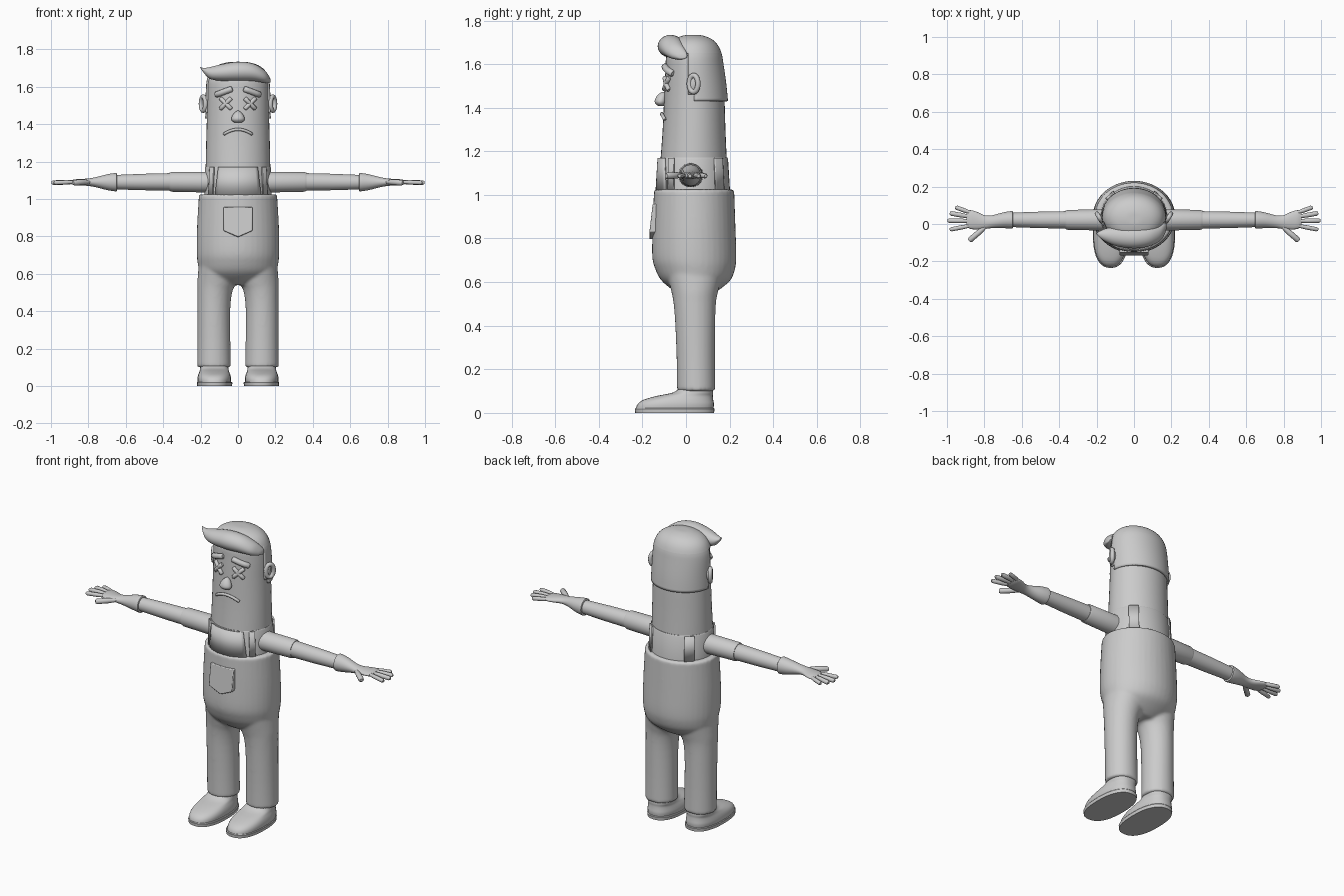
import bpy, bmesh, math
from mathutils import Vector

if "Cube" in bpy.data.objects:
    bpy.data.objects.remove(bpy.data.objects["Cube"])

grey = bpy.data.materials.new("grey")
grey.diffuse_color = (0.6, 0.6, 0.6, 1)
grey.use_nodes = True
grey.node_tree.nodes["Principled BSDF"].inputs["Base Color"].default_value = grey.diffuse_color


def finish(bm, name, angle=40):
    bmesh.ops.recalc_face_normals(bm, faces=bm.faces)
    me = bpy.data.meshes.new(name)
    bm.to_mesh(me)
    bm.free()
    me.materials.append(grey)
    ob = bpy.data.objects.new(name, me)
    bpy.context.collection.objects.link(ob)
    bpy.ops.object.select_all(action='DESELECT')
    ob.select_set(True)
    bpy.context.view_layer.objects.active = ob
    bpy.ops.object.shade_smooth_by_angle(angle=math.radians(angle))
    return ob


def refine(rings, k):
    """Catmull-Rom interpolation of ring tuples."""
    out = []
    for i in range(len(rings) - 1):
        p = [rings[max(i - 1, 0)], rings[i], rings[i + 1], rings[min(i + 2, len(rings) - 1)]]
        for s in range(k):
            t = s / k
            out.append(tuple(0.5 * (2 * b + (c - a) * t + (2 * a - 5 * b + 4 * c - d) * t * t
                                    + (3 * b - a - 3 * c + d) * t ** 3) for a, b, c, d in zip(*p)))
    return out + [rings[-1]]


def loft(bm, rings, axis='z', k=1, n=40, power=2.0):
    """Rings are (position, centre a, centre b, radius a, radius b) along an axis."""
    loops = []
    for t, ca, cb, ra, rb in refine(rings, k):
        loop = []
        for j in range(n):
            c, s = math.cos(2 * math.pi * j / n), math.sin(2 * math.pi * j / n)
            a = ca + max(ra, 0.0005) * math.copysign(abs(c) ** (2 / power), c)
            b = cb + max(rb, 0.0005) * math.copysign(abs(s) ** (2 / power), s)
            loop.append(bm.verts.new((a, b, t) if axis == 'z' else (t, a, b)))
        loops.append(loop)
    for lo, hi in zip(loops, loops[1:]):
        for j in range(n):
            bm.faces.new((lo[j], lo[(j + 1) % n], hi[(j + 1) % n], hi[j]))
    bm.faces.new(loops[0][::-1])
    bm.faces.new(loops[-1])
    return bm


def part(name, rings, **kw):
    return finish(loft(bmesh.new(), rings, **kw), name)


def tube(name, pts, radius, cyclic=False, res=4):
    """Round bar along points, with rounded ends from ring radii."""
    cu = bpy.data.curves.new(name, 'CURVE')
    cu.dimensions = '3D'
    cu.bevel_depth, cu.bevel_resolution, cu.use_fill_caps = radius, res, True
    sp = cu.splines.new('POLY')
    sp.points.add(len(pts) - 1)
    for i, (q, p) in enumerate(zip(sp.points, pts)):
        q.co = (*p, 1)
        q.radius = 0.6 if not cyclic and i in (0, len(pts) - 1) else 1
    sp.use_cyclic_u = cyclic
    cu.materials.append(grey)
    ob = bpy.data.objects.new(name, cu)
    bpy.context.collection.objects.link(ob)


# Trousers: belly and legs fused into one soft form
bm = bmesh.new()
loft(bm, [(.54, 0, .045, .10, .07), (.57, 0, .045, .165, .115), (.61, 0, .045, .203, .16),
          (.66, 0, .042, .216, .183), (.72, 0, .038, .221, .193), (.85, 0, .037, .219, .19),
          (1.025, 0, .037, .209, .184)], k=4)
for s in (-1, 1):
    loft(bm, [(.10, s * .128, .047, .09, .088), (.25, s * .129, .045, .088, .088),
              (.42, s * .129, .042, .088, .092), (.51, s * .123, .04, .094, .098),
              (.56, s * .112, .04, .105, .108), (.65, s * .105, .04, .105, .13)], k=3)
trousers = finish(bm, "trousers")
m = trousers.modifiers.new("fuse", 'REMESH')
m.mode, m.voxel_size, m.use_smooth_shade = 'VOXEL', 0.009, True
m = trousers.modifiers.new("soften", 'SMOOTH')
m.factor, m.iterations = 0.5, 4

# Shirt and head
part("shirt", [(1.0, 0, .035, .18, .168), (1.165, 0, .035, .177, .158), (1.172, 0, .035, .173, .154)])
HEAD = [(1.16, 0, .035, .173, .152), (1.30, 0, .037, .17, .144), (1.45, 0, .038, .166, .138),
        (1.58, 0, .036, .164, .13), (1.64, 0, .035, .158, .124), (1.69, 0, .035, .125, .095),
        (1.715, 0, .035, .06, .05)]
part("head", HEAD, k=4)


def face_point(x, z, out=0.0):
    """Point on the front of the head."""
    for a, b in zip(HEAD, HEAD[1:]):
        if a[0] <= z <= b[0]:
            f = (z - a[0]) / (b[0] - a[0])
            cy, rx, ry = (a[i] + (b[i] - a[i]) * f for i in (2, 3, 4))
            return Vector((x, cy - ry * math.sqrt(max(0, 1 - (x / rx) ** 2)) - out, z))


# Bib and straps: thin curved panels over the shirt (angles from the front)
def panel(name, low, high):
    bm = bmesh.new()
    n, rows = 12, []
    for z, (a0, a1), grow in ((1.015, low, .004), (1.17, high, .004)):
        row = []
        for i in range(n + 1):
            a = math.radians(a0 + (a1 - a0) * i / n)
            f = (z - 1.0) / .165
            row.append(bm.verts.new(((.18 - .003 * f + grow) * math.sin(a),
                                     .035 - (.168 - .01 * f + grow) * math.cos(a), z)))
        rows.append(row)
    for i in range(n):
        bm.faces.new((rows[0][i], rows[0][i + 1], rows[1][i + 1], rows[1][i]))
    ob = finish(bm, name)
    m = ob.modifiers.new("thickness", 'SOLIDIFY')
    m.thickness, m.offset = .008, 0


panel("bib", (-42, 42), (-35, 35))
for s in (-1, 1):
    panel("front_strap", (s * 47, s * 58), (s * 45, s * 56))
    panel("back_strap", (s * 126, s * 144), (s * 126, s * 144))

# Hair cap: enlarged head shell trimmed along the forehead, ears and nape
bm = loft(bmesh.new(), [(1.40, 0, .037, .176, .158), (1.50, 0, .036, .174, .15),
                        (1.60, 0, .034, .171, .138), (1.65, 0, .033, .163, .13),
                        (1.69, 0, .032, .142, .112), (1.717, 0, .032, .105, .082),
                        (1.732, 0, .032, .05, .04), (1.734, 0, .032, .004, .004)], k=4, n=56)
for co, no in (((0, .01, 0), (0, 1, 0)), ((0, .038, 0), (0, 1, 0)), ((0, 0, 1.43), (0, 0, 1)),
               ((0, 0, 1.46), (0, 0, 1)), ((0, 0, 1.65), (0, 0, 1))):
    bmesh.ops.bisect_plane(bm, geom=bm.verts[:] + bm.edges[:] + bm.faces[:], plane_co=co, plane_no=no)
bare = []
for f in bm.faces:
    c = f.calc_center_median()
    if c.z < 1.43 or (c.y < .01 and c.z < 1.65) or (c.y < .038 and c.z < 1.46):
        bare.append(f)
bmesh.ops.delete(bm, geom=bare, context='FACES')
hair = finish(bm, "hair_cap")
m = hair.modifiers.new("thickness", 'SOLIDIFY')
m.thickness, m.offset = .014, -1

# Swept fringe with a pointed tip
part("fringe", [(-.203, -.05, 1.706, .001, .001), (-.185, -.055, 1.689, .016, .012),
                (-.15, -.06, 1.674, .036, .031), (-.09, -.066, 1.676, .053, .044),
                (0, -.07, 1.682, .06, .052), (.08, -.064, 1.677, .055, .047),
                (.14, -.045, 1.656, .044, .034), (.168, -.02, 1.638, .026, .016),
                (.174, -.01, 1.63, .004, .004)], axis='x', k=5, n=28)

# Face: crossed eyes, brows, mouth and nose
for s in (-1, 1):
    for d in (-1, 1):
        tube("eye_cross", [face_point(s * .065 + t * .027, 1.51 + d * t * .027, .004)
                           for t in (-1.1, -1, -.5, 0, .5, 1, 1.1)], .0115)
    tube("eyebrow", [face_point(s * (.035 + .08 * t), 1.588 - .03 * t, .006)
                     for t in (-.06, 0, .25, .5, .75, 1, 1.06)], .016)
tube("mouth", [face_point(.075 * t, 1.372 - .025 * t * t, .008)
               for t in (-1.03, -1, -.8, -.6, -.4, -.2, 0, .2, .4, .6, .8, 1, 1.03)], .008)
part("nose", [(1.408, 0, -.115, .014, .012), (1.414, 0, -.116, .028, .02), (1.427, 0, -.117, .036, .027),
              (1.445, 0, -.114, .031, .025), (1.462, 0, -.108, .019, .018),
              (1.472, 0, -.104, .005, .006)], k=3, n=24)

# Pocket: pointed plate lying on the belly
bm = bmesh.new()
face = bm.faces.new([bm.verts.new((x, -.168 if z < .9 else -.153, z)) for x, z in
                     ((-.077, .958), (.077, .958), (.077, .83), (0, .796), (-.077, .83))])
ext = bmesh.ops.extrude_face_region(bm, geom=[face])
for v in ext["geom"]:
    if isinstance(v, bmesh.types.BMVert):
        v.co.y += .04
pocket = finish(bm, "pocket")
m = pocket.modifiers.new("soft_edge", 'BEVEL')
m.width, m.segments = .004, 2

for s in (-1, 1):
    # Ear: rim and inner dish
    rim = [(s * (.186 + .012 * math.cos(a)), .035 + .02 * math.cos(a), 1.51 + .038 * math.sin(a))
           for a in (2 * math.pi * i / 24 for i in range(24))]
    tube("ear_rim", rim, .012, cyclic=True)
    part("ear_inner", [(s * .155, .03, 1.51, .02, .036), (s * .183, .035, 1.51, .018, .034),
                       (s * .188, .035, 1.51, .01, .02)], axis='x', n=20)

    # Sleeve and forearm
    part("sleeve", [(s * .12, .022, 1.09, .058, .056), (s * .355, .022, 1.092, .053, .053),
                    (s * .365, .022, 1.092, .049, .049)], axis='x', n=28)
    part("forearm", [(s * .33, .022, 1.092, .047, .047), (s * .50, .022, 1.091, .044, .044),
                     (s * .67, .022, 1.09, .038, .038)], axis='x', n=28)

    # Glove cuff and palm
    part("glove", [(s * .648, .022, 1.09, .044, .046), (s * .655, .022, 1.09, .047, .049),
                   (s * .70, .02, 1.09, .042, .042), (s * .76, .012, 1.09, .034, .027),
                   (s * .80, .01, 1.09, .037, .02), (s * .84, .018, 1.09, .047, .017),
                   (s * .875, .024, 1.09, .05, .015), (s * .895, .026, 1.09, .038, .009)],
         axis='x', k=3, n=28)

    # Fingers and thumb
    for (x0, y0), (x1, y1), r in (((.85, .052), (.955, .09), .0115), ((.86, .036), (.985, .058), .0125),
                                  ((.86, .016), (.997, .018), .0125), ((.85, -.004), (.985, -.03), .0115),
                                  ((.78, -.002), (.882, -.09), .015)):
        a, b = Vector((s * x0, y0, 1.092)), Vector((s * x1, y1, 1.087))
        tube("finger", [a, a.lerp(b, .5), a.lerp(b, .93), b], r)

    # Shoe and sole
    part("shoe", [(.018, s * .127, -.052, .088, .178), (.04, s * .127, -.047, .09, .175),
                  (.06, s * .127, -.035, .086, .16), (.078, s * .127, -.005, .079, .128),
                  (.092, s * .127, .03, .076, .094), (.112, s * .127, .046, .074, .076)], k=3, power=2.4)
    part("sole", [(0, s * .125, -.052, .093, .181), (.018, s * .125, -.052, .095, .183),
                  (.022, s * .125, -.052, .092, .18)], power=2.4)
